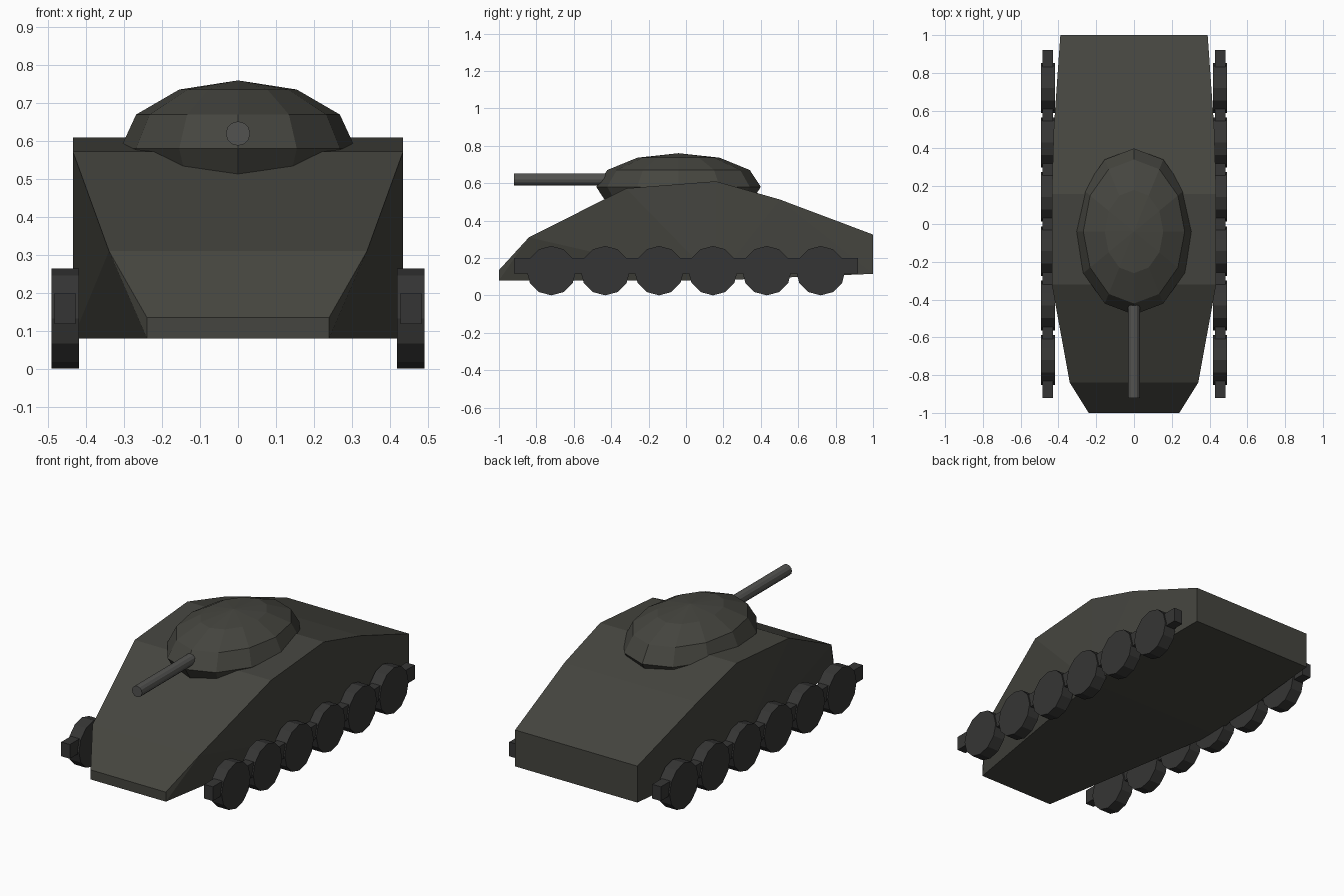
import bpy, bmesh
from math import pi
from mathutils import Matrix

if "Cube" in bpy.data.objects:
    bpy.data.objects.remove(bpy.data.objects["Cube"])


def material(name, rgb):
    m = bpy.data.materials.new(name)
    m.diffuse_color = (*rgb, 1)
    m.use_nodes = True
    m.node_tree.nodes["Principled BSDF"].inputs["Base Color"].default_value = m.diffuse_color
    return m


armour = material("armour_green", (0.06, 0.06, 0.05))
steel = material("gun_steel", (0.085, 0.085, 0.08))
dark = material("running_gear_dark", (0.036, 0.036, 0.035))


def add_object(name, bm, mat):
    bmesh.ops.recalc_face_normals(bm, faces=bm.faces)
    me = bpy.data.meshes.new(name)
    bm.to_mesh(me)
    bm.free()
    me.materials.append(mat)
    ob = bpy.data.objects.new(name, me)
    bpy.context.collection.objects.link(ob)
    return ob


def cylinder(name, radius, length, sides, matrix, mat):
    bm = bmesh.new()
    bmesh.ops.create_cone(bm, cap_ends=True, segments=sides, radius1=radius,
                          radius2=radius, depth=length, matrix=matrix)
    return add_object(name, bm, mat)


# Hull: convex skin over mirrored edge points (half width, y, z)
edge = [(.24, -1, .135), (.34, -.84, .31), (.435, -.32, .572), (.435, .16, .61),
        (.425, .5, .513), (.39, 1, .325),
        (.24, -1, .08), (.435, .16, .08), (.39, 1, .115)]
bm = bmesh.new()
for x, y, z in edge:
    for side in (-1, 1):
        bm.verts.new((side * x, y, z))
bmesh.ops.convex_hull(bm, input=bm.verts)
add_object("hull", bm, armour)

# Turret: flattened low-poly dome
bm = bmesh.new()
bmesh.ops.create_uvsphere(bm, u_segments=12, v_segments=6, radius=1,
                          matrix=Matrix.Translation((0, -.04, .58)) @ Matrix.Diagonal((.31, .44, .18, 1)))
add_object("turret", bm, armour)

# Gun barrel
cylinder("gun_barrel", .032, .62, 12,
         Matrix.Translation((0, -.61, .62)) @ Matrix.Rotation(pi / 2, 4, 'X'), steel)

# Running gear: a rail and six road wheels on each side
for side, label in ((-1, "left"), (1, "right")):
    bm = bmesh.new()
    bmesh.ops.create_cube(bm, size=1, matrix=Matrix.Translation((side * .456, 0, .159))
                          @ Matrix.Diagonal((.055, 1.84, .082, 1)))
    add_object(label + "_rail", bm, dark)
    for i in range(6):
        place = Matrix.Translation((side * .455, -.72 + i * .288, .132))
        cylinder(f"{label}_wheel_{i + 1}", .132, .073, 12,
                 place @ Matrix.Rotation(pi / 2, 4, 'Y'), dark)
